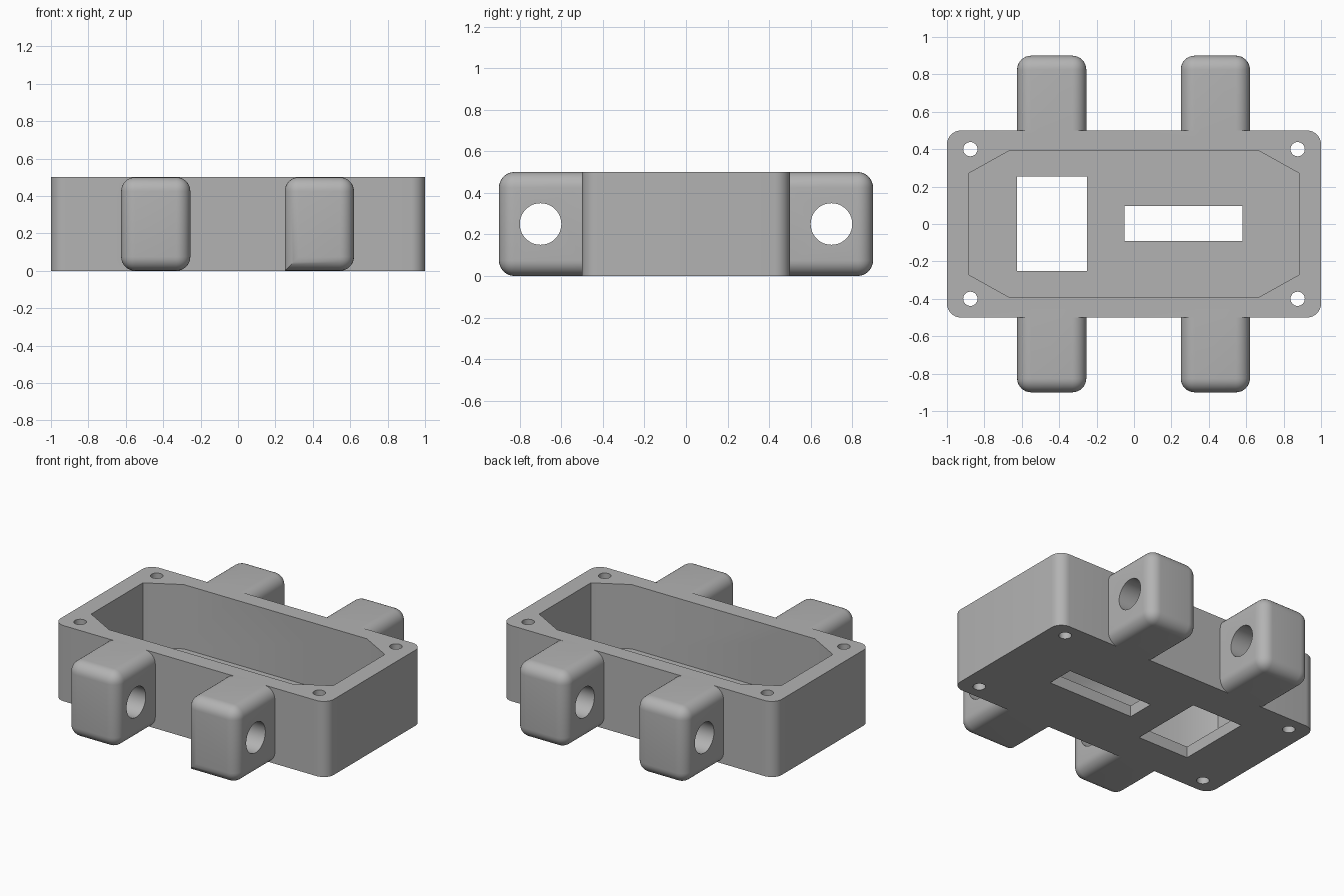
import bpy, bmesh, math
from mathutils import Matrix, Vector

if "Cube" in bpy.data.objects:
    bpy.data.objects.remove(bpy.data.objects["Cube"])

HEIGHT = 0.5
FLOOR = 0.075
FILLET = 0.075

grey = bpy.data.materials.new("plain grey")
grey.use_nodes = True
grey.diffuse_color = (0.45, 0.45, 0.45, 1)
grey.node_tree.nodes["Principled BSDF"].inputs["Base Color"].default_value = grey.diffuse_color


def add_object(name, bm):
    bmesh.ops.recalc_face_normals(bm, faces=bm.faces)
    mesh = bpy.data.meshes.new(name)
    bm.to_mesh(mesh)
    bm.free()
    mesh.materials.append(grey)
    obj = bpy.data.objects.new(name, mesh)
    bpy.context.collection.objects.link(obj)
    return obj


def box_mesh(low, high):
    low, high = Vector(low), Vector(high)
    bm = bmesh.new()
    bmesh.ops.create_cube(bm, size=1)
    bmesh.ops.scale(bm, vec=high - low, verts=bm.verts)
    bmesh.ops.translate(bm, vec=(low + high) / 2, verts=bm.verts)
    return bm


def cylinder(name, radius, depth, place, turn=None):
    bm = bmesh.new()
    matrix = Matrix.Translation(place) @ (turn or Matrix())
    bmesh.ops.create_cone(bm, cap_ends=True, segments=48, radius1=radius,
                          radius2=radius, depth=depth, matrix=matrix)
    return add_object(name, bm)


def fillet(bm, edges):
    bmesh.ops.bevel(bm, geom=edges, offset=FILLET, offset_type='OFFSET',
                    segments=8, profile=0.5, affect='EDGES')


def combine(target, tool, operation):
    mod = target.modifiers.new(operation.title(), 'BOOLEAN')
    mod.operation, mod.object, mod.solver = operation, tool, 'EXACT'
    bpy.context.view_layer.objects.active = target
    bpy.ops.object.modifier_apply(modifier=mod.name)
    bpy.data.objects.remove(tool)


# Main block with rounded upright corners
bm = box_mesh((-1, -0.5, 0), (1, 0.5, HEIGHT))
fillet(bm, [e for e in bm.edges if abs(e.verts[0].co.z - e.verts[1].co.z) > 0.1])
housing = add_object("housing", bm)

# Four mounting lugs, rounded all round except where they enter the wall
for side in (-1, 1):
    for x in (-0.625, 0.25):
        y0, y1 = sorted((0.45 * side, 0.9 * side))
        bm = box_mesh((x, y0, 0), (x + 0.37, y1, HEIGHT))
        edges = []
        for e in bm.edges:
            mid = (e.verts[0].co + e.verts[1].co) / 2
            at_wall = abs(mid.y) < 0.5
            # One lower edge of the front left lug is left square
            square = side < 0 and x > 0 and mid.z < 0.01 and abs(mid.x - x) < 0.01
            if not at_wall and not square:
                edges.append(e)
        fillet(bm, edges)
        lug = add_object("lug", bm)
        combine(housing, lug, 'UNION')

# Open cavity with chamfered corners
bm = bmesh.new()
corner = [(0.885, 0.27), (0.67, 0.39)]
outline = corner + [(-x, y) for x, y in reversed(corner)]
outline += [(-x, -y) for x, y in outline]
base = bm.faces.new([bm.verts.new((x, y, FLOOR)) for x, y in outline])
top = bmesh.ops.extrude_face_region(bm, geom=[base])["geom"]
bmesh.ops.translate(bm, vec=(0, 0, HEIGHT),
                    verts=[v for v in top if isinstance(v, bmesh.types.BMVert)])
combine(housing, add_object("cavity_cutter", bm), 'DIFFERENCE')

# Floor openings
for low, high in (((-0.625, -0.25), (-0.25, 0.255)), ((-0.05, -0.09), (0.58, 0.095))):
    cutter = add_object("opening_cutter", box_mesh((*low, -0.1), (*high, 0.2)))
    combine(housing, cutter, 'DIFFERENCE')

# Corner screw holes
for x in (-0.875, 0.875):
    for y in (-0.4, 0.4):
        combine(housing, cylinder("screw_cutter", 0.038, 1.2, (x, y, 0.25)), 'DIFFERENCE')

# Cross holes through the lugs
for y in (-0.7, 0.7):
    cutter = cylinder("pin_cutter", 0.1, 2, (0, y, 0.25), Matrix.Rotation(math.pi / 2, 4, 'Y'))
    combine(housing, cutter, 'DIFFERENCE')

# Smooth fillets and bores, crisp edges elsewhere
bpy.ops.object.select_all(action='DESELECT')
housing.select_set(True)
bpy.context.view_layer.objects.active = housing
bpy.ops.object.shade_smooth_by_angle(angle=math.radians(30))
